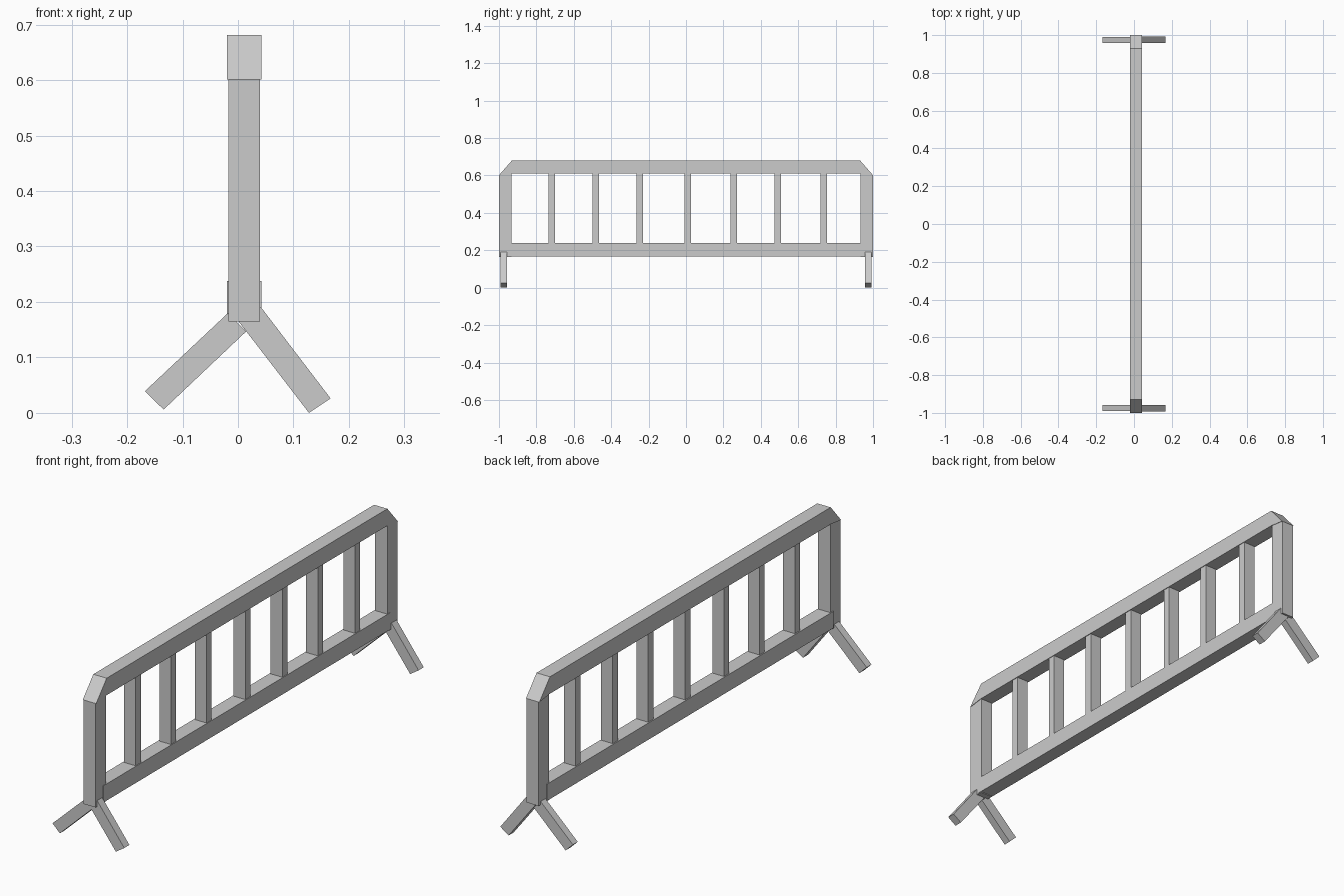
import bpy, bmesh

if "Cube" in bpy.data.objects:
    bpy.data.objects.remove(bpy.data.objects["Cube"])


def prism(name, outline, a, b, axis):
    """Extrude a 2D outline from a to b: axis X uses (y, z), axis Y uses (x, z)."""
    bm = bmesh.new()
    place = (lambda p: (a, p[0], p[1])) if axis == 'X' else (lambda p: (p[0], a, p[1]))
    face = bm.faces.new([bm.verts.new(place(p)) for p in outline])
    ext = bmesh.ops.extrude_face_region(bm, geom=[face])
    verts = [g for g in ext['geom'] if isinstance(g, bmesh.types.BMVert)]
    offset = (b - a, 0, 0) if axis == 'X' else (0, b - a, 0)
    bmesh.ops.translate(bm, verts=verts, vec=offset)
    bmesh.ops.recalc_face_normals(bm, faces=bm.faces)
    mesh = bpy.data.meshes.new(name)
    bm.to_mesh(mesh)
    bm.free()
    obj = bpy.data.objects.new(name, mesh)
    bpy.context.collection.objects.link(obj)
    return obj


def rect(u0, u1, v0, v1):
    return [(u0, v0), (u1, v0), (u1, v1), (u0, v1)]


# Top rail with chamfered ends, and bottom rail
prism("top_rail", [(-1, .603), (-.932, .612), (.932, .612), (1, .603),
                   (.93, .683), (-.93, .683)], -.02, .042, 'X')
prism("bottom_rail", rect(-.95, .95, .17, .24), -.02, .042, 'X')

# Upright bars
for i, y in enumerate((-.717, -.483, -.247, .01, .255, .49, .737)):
    prism(f"bar_{i + 1}", rect(y - .017, y + .017, .235, .617), -.015, .039, 'X')

# End posts and splayed feet
right_foot = [(.128, .002), (.167, .028), (.041, .193), (.001, .167)]
left_foot = [(-.168, .041), (-.134, .008), (.015, .149), (-.018, .182)]
for side, s in (("front", -1), ("back", 1)):
    prism(side + "_post", [(s * .932, .167), (s, .167), (s, .603), (s * .932, .612)],
          -.017, .04, 'X')
    prism(side + "_right_foot", right_foot, s * .958, s * .992, 'Y')
    prism(side + "_left_foot", left_foot, s * .957, s * .989, 'Y')

# Stand exactly on the floor
for obj in bpy.context.collection.objects:
    obj.location.z -= .002
